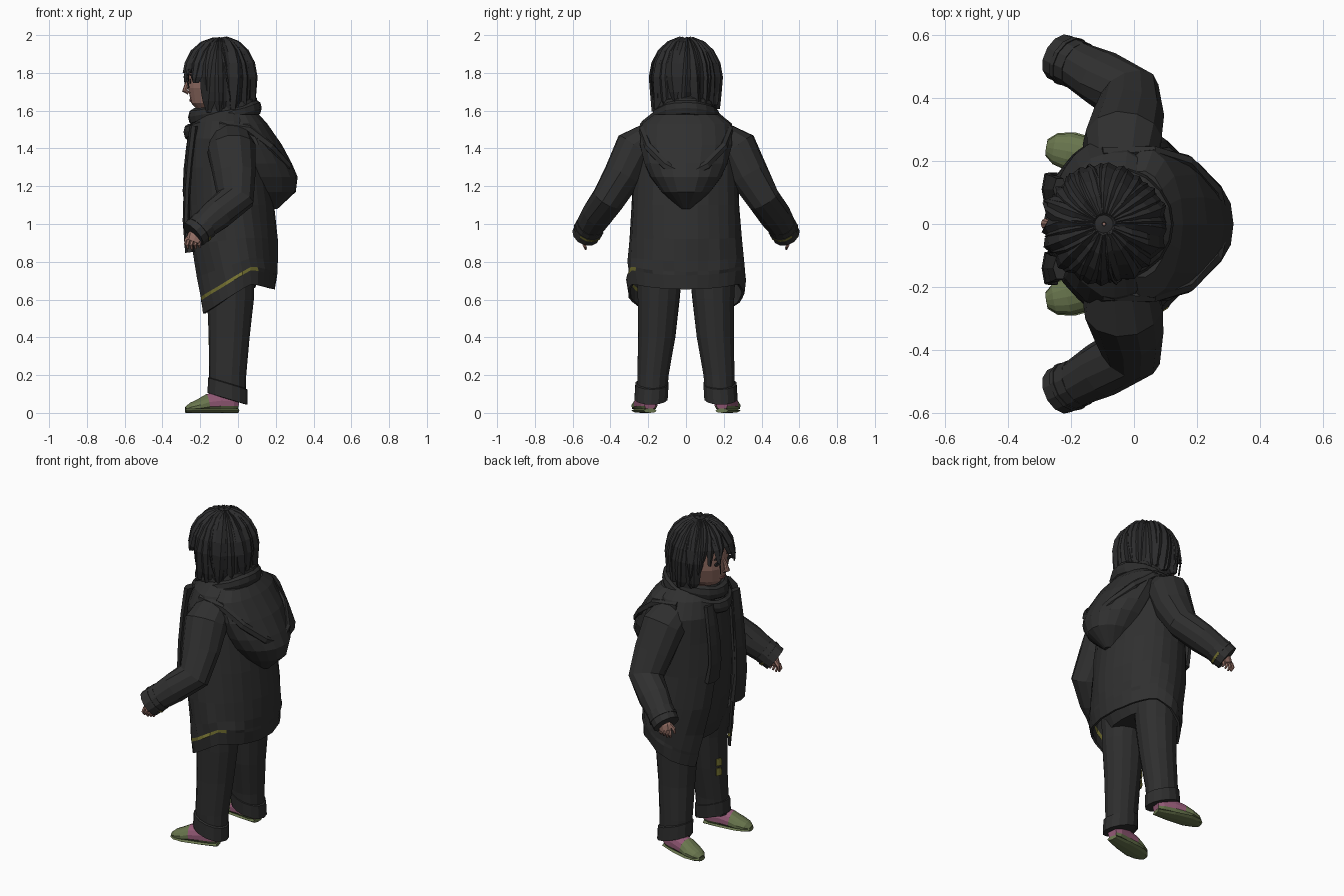
import bpy, bmesh, math, random
from mathutils import Vector as V

if "Cube" in bpy.data.objects:
    bpy.data.objects.remove(bpy.data.objects["Cube"])
random.seed(4)
TAU = math.tau


def mat(name, r, g, b):
    m = bpy.data.materials.new(name)
    m.diffuse_color = (r, g, b, 1)
    m.use_nodes = True
    m.node_tree.nodes["Principled BSDF"].inputs["Base Color"].default_value = m.diffuse_color
    return m


COAT = mat("charcoal coat", .029, .029, .029)
PANTS = mat("charcoal trousers", .027, .027, .027)
HAIR = mat("black hair", .024, .024, .025)
SCARF = mat("dark scarf", .026, .026, .026)
SKIN = mat("skin", .30, .16, .13)
LIP = mat("lips", .22, .08, .075)
GREEN = mat("olive green", .14, .18, .075)
PINK = mat("dusty pink", .29, .10, .18)
YELLOW = mat("mustard trim", .17, .16, .03)


def skin(name, rows, mats, closed=True, caps=True, rule=None, thick=0):
    """Join rows of points into a surface."""
    bm = bmesh.new()
    vr = [[bm.verts.new(p) for p in r] for r in rows]
    n = len(rows[0])
    for a, b in zip(vr, vr[1:]):
        for i in range(n if closed else n - 1):
            j = (i + 1) % n
            bm.faces.new((a[i], a[j], b[j], b[i]))
    if caps:
        bm.faces.new(vr[0])
        bm.faces.new(vr[-1])
    bmesh.ops.recalc_face_normals(bm, faces=bm.faces)
    if rule:
        for f in bm.faces:
            f.material_index = rule(f.calc_center_median())
    me = bpy.data.meshes.new(name)
    bm.to_mesh(me)
    bm.free()
    for m in mats:
        me.materials.append(m)
    ob = bpy.data.objects.new(name, me)
    bpy.context.collection.objects.link(ob)
    if thick:
        s = ob.modifiers.new("thickness", 'SOLIDIFY')
        s.thickness, s.offset = thick, 0
    return ob


def stack(name, rows, mats, n=12, tilt=0, jit=0, **k):
    """Horizontal oval rings: z, cx, cy, rx, ry."""
    out = []
    for z, cx, cy, rx, ry in rows:
        ring = []
        for i in range(n):
            a, j = TAU * i / n, 1 + random.uniform(-jit, jit)
            ring.append(V((cx + rx * j * math.cos(a), cy + ry * j * math.sin(a), z - tilt * rx * math.cos(a))))
        out.append(ring)
    return skin(name, out, mats, **k)


def tube(name, pts, radii, mats, n=10, ref=(0, 0, 1), floor=None, jit=0, **k):
    """Oval tube along a path; radii are (along ref, across)."""
    pts = [V(p) for p in pts]
    out = []
    for i, p in enumerate(pts):
        t = (pts[min(i + 1, len(pts) - 1)] - pts[max(i - 1, 0)]).normalized()
        u = (V(ref) - t * V(ref).dot(t)).normalized()
        v = t.cross(u)
        ru, rv = radii[i]
        ring = []
        for q in range(n):
            a, j = TAU * q / n, 1 + random.uniform(-jit, jit)
            w = p + (u * ru * math.cos(a) + v * rv * math.sin(a)) * j
            if floor is not None:
                w.z = max(w.z, floor)
            ring.append(w)
        out.append(ring)
    return skin(name, out, mats, **k)


# Coat: open-fronted shell, hem dipping at the front, trim on one side
coat_rows = [(1.60, -.06, .13, .15, 0, 12), (1.54, -.06, .17, .225, 0, 12), (1.45, -.06, .20, .265, 0, 14),
             (1.30, -.055, .215, .275, 0, 16), (1.10, -.045, .23, .28, 0, 18), (.92, -.03, .23, .29, .2, 22),
             (.80, -.015, .215, .30, .6, 26), (.742, -.01, .21, .305, 1, 30), (.724, -.01, .208, .306, 1, 30),
             (.65, -.012, .20, .30, 1, 34)]
N = 26


def hem(c):
    return .03 - .13 * max(0, .35 - c) - .05 * max(0, c - .5)


rows = []
for z, cx, rx, ry, w, gap in coat_rows:
    ring = []
    for i in range(N + 1):
        a = -math.pi + math.radians(gap) + (TAU - 2 * math.radians(gap)) * i / N
        c, j = math.cos(a), 1 + random.uniform(-.02, .02)
        ring.append(V((cx + rx * c * j, ry * math.sin(a) * j, z + w * hem(c))))
    rows.append(ring)
skin("coat", rows, [COAT, YELLOW], closed=False, caps=False, thick=.014,
     rule=lambda p: int(p.y < -.1 and p.x < .1 and abs(p.z - .733 - hem((p.x + .01) / .209)) < .012))

# Inner top and hips under the coat
stack("inner_top", [(1.58, -.06, 0, .11, .13), (1.5, -.06, 0, .165, .2), (1.3, -.055, 0, .195, .25),
                    (1.1, -.045, 0, .205, .255), (.9, -.04, 0, .195, .26), (.75, -.04, 0, .165, .265),
                    (.66, -.04, 0, .13, .24)], [PANTS], n=20)

# Hood hanging down the back, with a folded rim
stack("hood", [(1.58, .02, 0, .09, .17), (1.53, .04, 0, .115, .235), (1.42, .085, 0, .145, .245),
               (1.32, .125, 0, .16, .22), (1.25, .15, 0, .165, .19), (1.17, .16, 0, .145, .13),
               (1.08, .15, 0, .06, .03)], [COAT], n=18, jit=.015)
rim = [(-.1, -.225, 1.52), (.06, -.23, 1.50), (.17, -.2, 1.41), (.26, -.11, 1.31), (.285, 0, 1.25),
       (.26, .11, 1.31), (.17, .2, 1.41), (.06, .23, 1.50), (-.1, .225, 1.52)]
tube("hood_rim", rim, [(.025, .02)] * 9, [COAT], n=6)

# Scarf loops around the neck, lower in front
for k, (r, z0, th, tilt) in enumerate([(.155, 1.60, .045, .22), (.178, 1.55, .042, .36)]):
    ring = []
    for i in range(20):
        a = TAU * i / 20
        c, s = math.cos(a), math.sin(a)
        cen = V((-.08 + r * c * 1.02, r * .9 * s, z0 + tilt * r * c))
        t = th * random.uniform(.88, 1.1)
        ring.append([cen + V((c * .6, s * .6, 0)) * t * math.cos(b) + V((0, 0, 1)) * t * math.sin(b)
                     for b in (TAU * q / 8 for q in range(8))])
    skin("scarf_loop_%d" % k, ring + [ring[0]], [SCARF], caps=False)
# Scarf ends hanging in front
for y, zb in ((-.14, .85), (.11, 1.06)):
    zs = [1.52 + (zb - 1.52) * t for t in (0, .25, .5, .75, 1)]
    tube("scarf_end", [(x, y, z) for x, z in zip((-.235, -.255, -.27, -.275, -.255), zs)],
         [(.022, .04), (.02, .05), (.018, .055), (.018, .058), (.025, .062)], [SCARF], n=6, ref=(1, 0, 0))

for s, side in ((-1, "left"), (1, "right")):
    # Sleeve with turned cuff
    arm = [(-.04, .19, 1.45), (-.035, .265, 1.40), (-.02, .335, 1.26), (-.015, .41, 1.135),
           (-.105, .465, 1.055), (-.19, .51, .985), (-.225, .525, .955)]
    tube(side + "_sleeve", [(x, y * s, z) for x, y, z in arm],
         [(.11, .09), (.128, .115), (.115, .103), (.102, .088), (.09, .086), (.075, .073), (.072, .07)],
         [COAT], n=12, ref=(1, 0, .3), jit=.03)
    tube(side + "_cuff", [(-.175, .502 * s, .998), (-.237, .53 * s, .944)], [(.08, .077), (.078, .075)],
         [COAT], n=12, ref=(1, 0, .3))
    tube(side + "_cuff_trim", [(-.2, .513 * s, .976), (-.21, .518 * s, .967)], [(.083, .08)] * 2,
         [COAT, YELLOW], n=12, ref=(1, 0, .3), rule=lambda c: int(c.z < .935))
    # Hand and fingers
    tube(side + "_hand", [(-.2, .515 * s, .97), (-.225, .53 * s, .93), (-.235, .535 * s, .905)],
         [(.035, .025), (.045, .024), (.038, .018)], [SKIN], n=8, ref=(1, 0, 0))
    for f in range(4):
        x = -.262 + .021 * f
        tube(side + "_finger", [(x, .535 * s, .915), (x - .008, .54 * s, .89), (x - .002, .53 * s, .865 + .005 * abs(f - 1))],
             [(.011, .011), (.01, .01), (.006, .006)], [SKIN], n=6, ref=(1, 0, 0))
    tube(side + "_thumb", [(-.25, .515 * s, .94), (-.275, .51 * s, .915), (-.28, .51 * s, .89)],
         [(.013, .013), (.011, .011), (.006, .006)], [SKIN], n=6, ref=(0, 1, 0))
    # Trouser leg and rolled cuff
    stack(side + "_trouser_leg", [(.78, -.05, .14 * s, .14, .125), (.6, -.04, .145 * s, .122, .112),
                                  (.4, -.045, .155 * s, .108, .1), (.2, -.055, .175 * s, .098, .084),
                                  (.09, -.055, .18 * s, .095, .08)], [PANTS], n=14, jit=.02)
    stack(side + "_trouser_cuff", [(.16, -.055, .18 * s, .09, .078), (.155, -.055, .18 * s, .104, .09),
                                   (.075, -.055, .185 * s, .106, .09), (.073, -.055, .185 * s, .09, .075)],
          [PANTS], n=14, tilt=.3)
    # Shoe: olive toe and sole, pink upper
    tube(side + "_shoe", [(.0, .19 * s, .045), (-.03, .195 * s, .05), (-.1, .21 * s, .05), (-.16, .22 * s, .045),
                          (-.205, .23 * s, .034), (-.25, .238 * s, .026), (-.275, .242 * s, .018)],
         [(.035, .03), (.06, .045), (.065, .052), (.055, .058), (.04, .06), (.027, .048), (.014, .025)],
         [GREEN, PINK], n=14, floor=.02, rule=lambda c: int(c.x > -.17 and c.z > .03))
    sole = [(.0, .19, .035), (-.1, .21, .054), (-.2, .23, .062), (-.25, .239, .05), (-.278, .243, .026)]
    tube(side + "_sole", [(x, y * s, .012) for x, y, w in sole], [(.012, w) for x, y, w in sole], [GREEN], n=8)
    # Eye and brow plates
    for nm, z, h, w in (("eye", 1.755, .012, .024), ("brow", 1.79, .005, .03)):
        tube(side + "_" + nm, [(-.248, .055 * s, z), (-.257, .055 * s, z)], [(h, w), (h, w)], [HAIR], n=8)
    tube(side + "_ear", [(-.1, .135 * s, 1.73), (-.1, .16 * s, 1.735)], [(.04, .022), (.03, .018)], [SKIN], n=8)

# Yellow patches on one trouser leg
for z in (.44, .38):
    tube("trouser_patch", [(-.146, -.112, z + .022), (-.147, -.112, z - .022)], [(.004, .02)] * 2, [YELLOW],
         n=6, ref=(-.89, .45, 0))

# Head, nose and lips
stack("head", [(1.5, -.06, 0, .07, .07), (1.6, -.075, 0, .075, .075), (1.605, -.13, 0, .085, .07),
               (1.64, -.13, 0, .118, .105), (1.72, -.115, 0, .15, .138), (1.8, -.105, 0, .155, .148),
               (1.88, -.1, 0, .145, .145), (1.95, -.1, 0, .09, .09)], [SKIN], n=20)
tube("nose", [(-.255, 0, 1.77), (-.272, 0, 1.735), (-.282, 0, 1.705), (-.262, 0, 1.692)],
     [(.008, .009), (.012, .012), (.014, .018), (.008, .014)], [SKIN], n=8, ref=(1, 0, 0))
tube("lips", [(-.247, 0, 1.655), (-.256, 0, 1.655)], [(.009, .026), (.007, .022)], [LIP], n=8)

# Hair cap, open at the face
CX, CZ, RX, RY, RZ = -.095, 1.77, .185, .178, .21


def spread(z):
    return math.sqrt(max(0, 1 - ((z - CZ) / RZ) ** 2)) if z > CZ else 1 - .5 * (CZ - z)


cap = []
for z, gap in ((1.9799, 0), (1.972, 0), (1.95, 1), (1.91, 3), (1.86, 22), (1.8, 58), (1.7, 66), (1.61, 74)):
    g = math.radians(gap)
    k = spread(z) * .95
    cap.append([V((CX + RX * k * math.cos(a), RY * k * math.sin(a), z))
                for a in (-math.pi + g + (TAU - 2 * g) * i / 24 for i in range(25))])
skin("hair_cap", cap, [HAIR], closed=False, caps=False, thick=.012)


def lock(name, a, zend, w, th, grow, swirl=0):
    """One flat strand falling from the crown."""
    zs = [CZ + RZ * math.cos(math.radians(p)) for p in (8, 28, 48, 68, 88)] + [1.7, 1.65]
    zs = [z for z in zs if z > zend + .02] + [zend]
    out = []
    for i, z in enumerate(zs):
        k, t = spread(z) * grow, i / (len(zs) - 1)
        b = a + swirl * (t - .6)
        p = V((CX + RX * k * math.cos(b), RY * k * math.sin(b), z))
        o = V((math.cos(b), math.sin(b), max(0, (z - CZ) / RZ))).normalized()
        tan = V((-math.sin(b), math.cos(b), 0))
        ww = w * (.25 + .75 * k) * (1 if t < .75 else .85 if t < 1 else .35)
        out.append([p - tan * ww, p + o * th, p + tan * ww, p - o * th])
    skin(name, out, [HAIR])


# Back and side strands, then the fringe
for i in range(24):
    d = -114 + 228 * i / 23
    lock("hair_strand", math.radians(d + random.uniform(-3, 3)), random.uniform(1.585, 1.635),
         random.uniform(.03, .042), random.uniform(.012, .022), random.uniform(.95, 1.02), random.uniform(-.25, .25))
for i in range(13):
    d = -66 + 132 * i / 12
    zend = 1.815 - .11 * (abs(d) / 66) ** 2 + random.uniform(-.05, .015)
    lock("fringe_strand", math.radians(180 + d), zend, random.uniform(.026, .034), .014,
         random.uniform(.97, 1.06), random.uniform(-.4, .4))
# Loose wisps
for d, z in ((155, 1.7), (205, 1.72), (100, 1.68), (-80, 1.66), (20, 1.6)):
    lock("wisp", math.radians(d), z, .006, .005, 1.08, .3)
